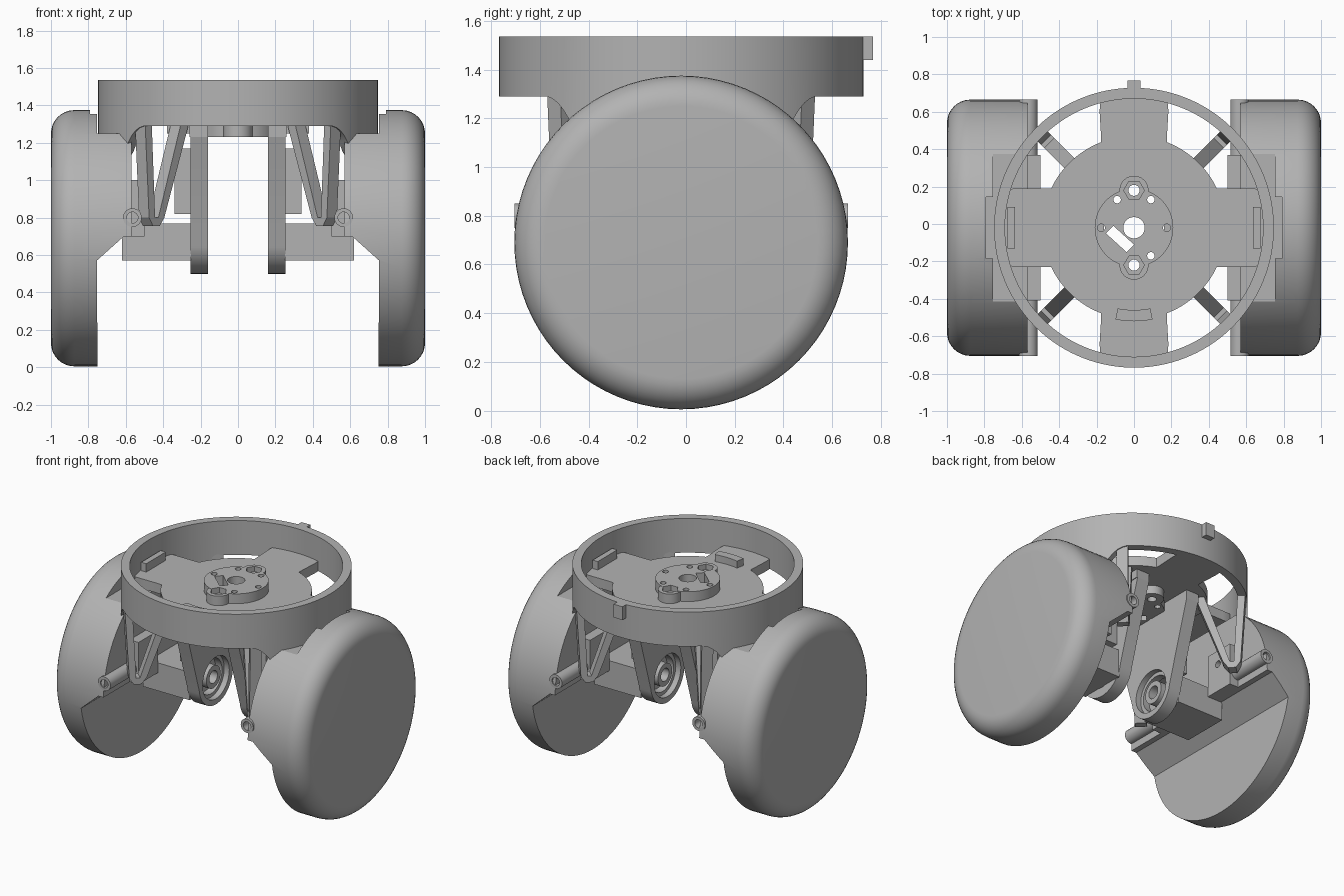
import bpy, bmesh, math
from mathutils import Vector

if "Cube" in bpy.data.objects:
    bpy.data.objects.remove(bpy.data.objects["Cube"])

CY = -0.02          # shared centre line in y
AXLE = 0.69         # wheel axle height

grey = bpy.data.materials.new("plain grey")
grey.use_nodes = True
grey.diffuse_color = (0.45, 0.45, 0.45, 1)
grey.node_tree.nodes["Principled BSDF"].inputs["Base Color"].default_value = grey.diffuse_color


def circle(u, v, r, n=32):
    return [(u + r * math.cos(2 * math.pi * i / n), v + r * math.sin(2 * math.pi * i / n)) for i in range(n)]


def rect(u0, u1, v0, v1):
    return [(u0, v0), (u1, v0), (u1, v1), (u0, v1)]


def prism(bm, outline, axis, a, b):
    """Extrude a 2D outline along x, y or z from a to b."""
    place = {"x": lambda p, t: (t, p[0], p[1]),
             "y": lambda p, t: (p[0], t, p[1]),
             "z": lambda p, t: (p[0], p[1], t)}[axis]
    low = [bm.verts.new(place(p, a)) for p in outline]
    high = [bm.verts.new(place(p, b)) for p in outline]
    bm.faces.new(low)
    bm.faces.new(high[::-1])
    n = len(outline)
    for i in range(n):
        j = (i + 1) % n
        bm.faces.new((low[i], low[j], high[j], high[i]))


def finish(name, bm, mirror=""):
    bmesh.ops.recalc_face_normals(bm, faces=bm.faces)
    mesh = bpy.data.meshes.new(name)
    bm.to_mesh(mesh)
    bm.free()
    mesh.materials.append(grey)
    obj = bpy.data.objects.new(name, mesh)
    bpy.context.collection.objects.link(obj)
    if mirror:
        mod = obj.modifiers.new("Mirror", "MIRROR")
        mod.use_axis = ["x" in mirror, "y" in mirror, False]
        mod.use_mirror_merge = False
    return obj


def solid(name, parts, mirror=""):
    bm = bmesh.new()
    for part in parts:
        prism(bm, *part)
    return finish(name, bm, mirror)


def select(obj):
    bpy.ops.object.select_all(action="DESELECT")
    obj.select_set(True)
    bpy.context.view_layer.objects.active = obj


def cut(obj, parts):
    """Subtract each prism in turn, ahead of any mirroring."""
    for part in parts:
        cutter = solid("cutter", [part])
        cutter.hide_render = True
        mod = obj.modifiers.new("Cut", "BOOLEAN")
        mod.operation, mod.solver, mod.object = "DIFFERENCE", "EXACT", cutter
        select(obj)
        bpy.ops.object.modifier_move_to_index(modifier="Cut", index=0)
        bpy.ops.object.modifier_apply(modifier="Cut")
        bpy.data.objects.remove(cutter)


def smooth(obj, angle=30):
    select(obj)
    bpy.ops.object.shade_smooth_by_angle(angle=math.radians(angle))


# Outer ring, with a skirt that dips down on the left and right sides
def skirt(y):
    t = min(max((0.56 - abs(y)) / 0.13, 0), 1)
    return 1.29 - 0.16 * t ** 2


bm = bmesh.new()
loops = []
N = 160
for i in range(N):
    a = 2 * math.pi * i / N
    c, s = math.cos(a), math.sin(a)
    z = skirt(0.748 * s)
    loops.append([bm.verts.new((r * c, CY + r * s, h))
                  for r, h in ((0.748, z), (0.748, 1.535), (0.69, 1.535), (0.69, z))])
for i in range(N):
    p, q = loops[i], loops[(i + 1) % N]
    for k in range(4):
        m = (k + 1) % 4
        bm.faces.new((p[k], q[k], q[m], p[m]))
ring = finish("outer_ring", bm)
smooth(ring)
solid("ring_tab", [(rect(-0.035, 0.035, 0.7, 0.768), "z", 1.44, 1.535)])


# Deck plate: a disc with four arms reaching the ring
def deck_radius(a):
    c, s = abs(math.cos(a)), abs(math.sin(a))
    side = min(0.70, 0.21 / max(s, 1e-4))
    front = min(0.70, 0.145 / max(c - 0.06, 1e-4))
    return max(0.49, side if c > s else front)


angles = [2 * math.pi * i / 240 for i in range(240)]
outline = [(deck_radius(a) * math.cos(a), CY + deck_radius(a) * math.sin(a)) for a in angles]
deck = solid("deck_plate", [(outline, "z", 1.29, 1.36)])
hub = solid("hub_disc", [(circle(0, CY, 0.21, 48), "z", 1.23, 1.43)])
lugs = [solid("hub_lug", [(circle(0, CY + s * 0.2, 0.078, 24), "z", 1.23, 1.428)]) for s in (-1, 1)]

# Hub holes and the slanted slot
holes = [(circle(0, CY, 0.057), "z", 1, 2)]
for x, y in ((-0.09, 0.15), (0.09, 0.15), (0.09, -0.15), (-0.175, 0), (0.175, 0)):
    holes.append((circle(x, CY + y, 0.02, 16), "z", 1, 2))
slot = [(-0.15, -0.05), (-0.11, -0.01), (0.0, -0.11), (-0.04, -0.15)]
holes.append((slot, "z", 1, 2))
lug_holes = []
for s in (-1, 1):
    lug_holes += [(circle(0, CY + s * 0.2, 0.03, 20), "z", 1, 2),
                  (circle(0, CY + s * 0.2, 0.055, 6), "z", 1.39, 2)]
for part in [deck, hub] + lugs:
    cut(part, holes + lug_holes if part in (deck, hub) else lug_holes + holes[:1])
    smooth(part)

# Raised blocks on the deck
arc = [(0.50 * math.sin(t / 20), CY - 0.50 * math.cos(t / 20)) for t in range(-4, 5)]
arc += [(0.44 * math.sin(t / 20), CY - 0.44 * math.cos(t / 20)) for t in range(4, -5, -1)]
solid("front_block", [(arc, "z", 1.35, 1.41)])
solid("side_block", [(rect(0.635, 0.675, CY - 0.11, CY + 0.11), "z", 1.35, 1.42)], "x")

# V-shaped struts under the deck at the four diagonals
strut = [(0.41, 1.30), (0.47, 1.30), (0.64, 0.80), (0.665, 0.80), (0.69, 1.30),
         (0.74, 1.30), (0.71, 0.80), (0.68, 0.755), (0.63, 0.755), (0.595, 0.80)]
d = math.sqrt(0.5)
for sx in (-1, 1):
    for sy in (-1, 1):
        obj = solid("diagonal_strut", [(strut, "y", -0.038, 0.038)])
        obj.location = (0, CY, 0)
        obj.rotation_euler.z = math.atan2(sy * d, sx * d)

# Wheel covers: rounded drum, lathed about the axle
profile = [(0.57, 0.0), (0.57, 0.685)]
for i in range(9):
    a = math.radians(90 - i * 90 / 8)
    profile.append((0.875 + 0.125 * math.cos(a), 0.56 + 0.125 * math.sin(a)))
profile.append((1.0, 0.0))
bm = bmesh.new()
verts = [bm.verts.new((x, CY, AXLE + r)) for x, r in profile]
edges = [bm.edges.new(pair) for pair in zip(verts, verts[1:])]
bmesh.ops.spin(bm, geom=verts + edges, cent=(0, CY, AXLE), axis=(1, 0, 0),
               angle=2 * math.pi, steps=80, use_duplicate=False)
bmesh.ops.remove_doubles(bm, verts=bm.verts, dist=1e-4)
wheel = finish("wheel_cover", bm, "x")
lower = [(0.4, -0.1), (0.75, -0.1), (0.755, 0.57), (0.61, 0.70), (0.4, 0.70)]
cut(wheel, [(lower, "y", -1, 1),
            (rect(0.4, 0.755, 1.25, 1.5), "y", -1, 1),
            (rect(0.4, 0.79, 1.25, 1.5), "y", CY - 0.165, CY + 0.165)])
smooth(wheel, 25)

# Screw tubes and mounting blocks on the inner side of each cover
for s in (-1, 1):
    tube = solid("screw_tube", [(circle(0.565, 0.8, 0.05, 24), "y", CY + s * 0.36, CY + s * 0.685)], "x")
    cut(tube, [(circle(0.565, 0.8, 0.03, 24), "y", CY + s * 0.6, CY + s * 0.75)])
    smooth(tube)
    block = solid("mounting_block", [(rect(CY + s * 0.17, CY + s * 0.39, 0.70, 1.0), "x", 0.5, 0.6)], "x")
    cut(block, [(circle(CY + s * 0.27, 0.9, 0.025, 16), "x", 0.4, 0.56)])

# Drive housings running along the axle
solid("drive_housing", [(rect(CY - 0.17, CY + 0.17, 0.57, 0.77), "x", 0.25, 0.62)], "x")
solid("drive_back_plate", [(rect(CY - 0.15, CY + 0.15, 0.82, 1.17), "x", 0.25, 0.34)], "x")

# Tapered hanging brackets with a round bearing seat
hanger = [(CY + 0.36, 1.23), (CY - 0.36, 1.23)]
for i in range(25):
    a = math.radians(188 + i * 164 / 24)
    hanger.append((CY + 0.19 * math.cos(a), AXLE + 0.19 * math.sin(a)))
bracket = solid("hanging_bracket", [(hanger, "x", 0.16, 0.255)], "x")
cut(bracket, [(circle(CY, AXLE, 0.15, 40), "x", 0.1, 0.2),
              (circle(CY, AXLE, 0.125, 40), "x", 0.1, 0.4)])
smooth(bracket)
bearing = solid("axle_bearing", [(circle(CY, AXLE, 0.08), "x", 0.18, 0.3)], "x")
cut(bearing, [(circle(CY, AXLE, 0.045), "x", 0.1, 0.24)])
smooth(bearing)
solid("bracket_flange", [(rect(CY - 0.36, CY + 0.36, 1.23, 1.29), "x", 0.16, 0.26),
                         (rect(CY - 0.3, CY + 0.3, 1.25, 1.29), "x", 0.26, 0.38)], "x")
